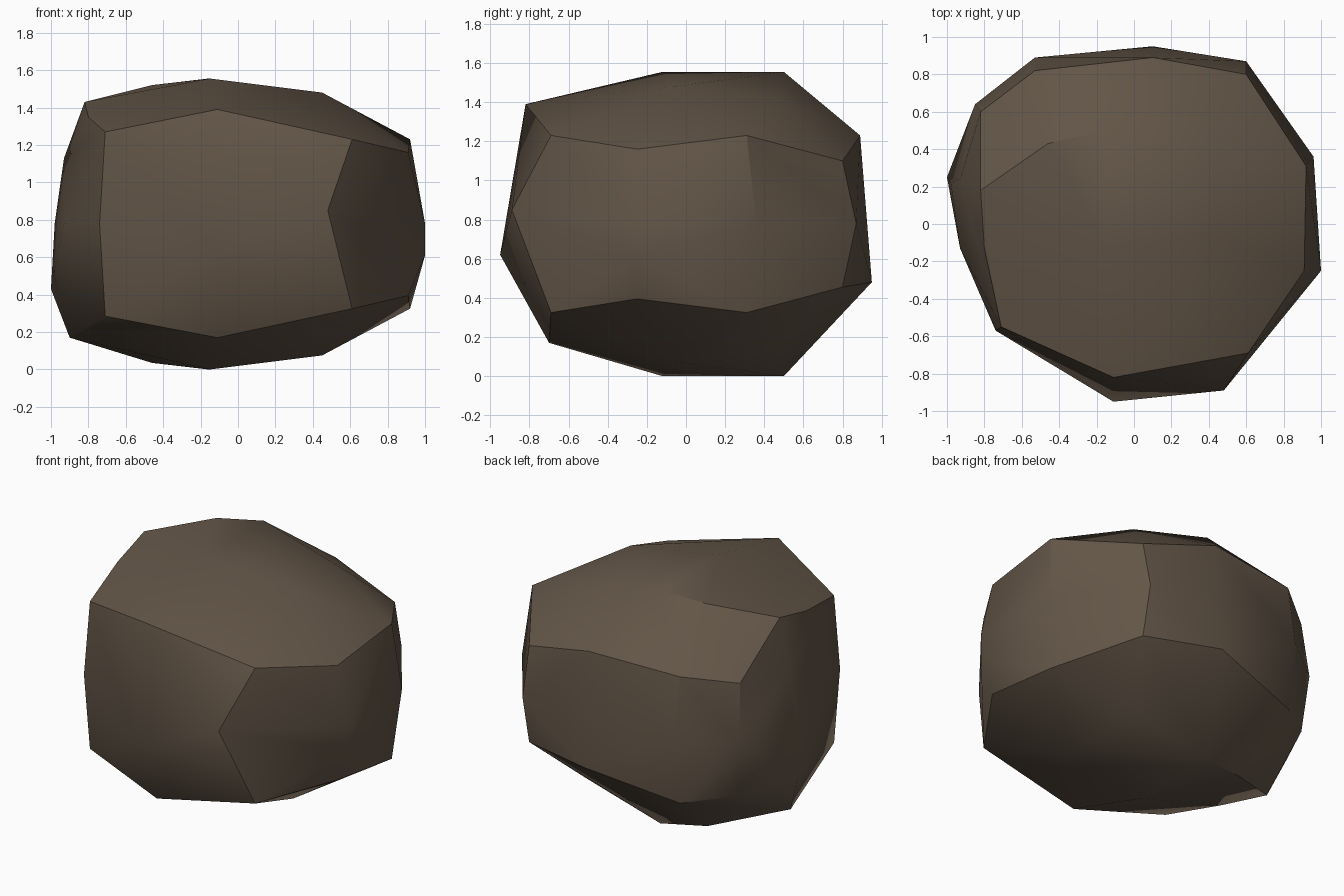
import bpy, bmesh, math

if "Cube" in bpy.data.objects:
    bpy.data.objects.remove(bpy.data.objects["Cube"])

TOP = 1.555  # rock height

# corners that repeat in the upper and lower halves
both = [(-.15, -.12, 1.555), (.45, -.06, 1.48), (.4, .47, 1.42), (-.16, .5, 1.555),
        (-.46, .43, 1.52), (.61, -.69, 1.23), (.92, .31, 1.23), (.91, -.25, 1.16),
        (.6, .8, 1.1), (-.53, .82, 1.2), (-.71, -.55, 1.27)]
# corners found only in the upper half
upper = [(-.11, -.82, 1.39), (-.82, .18, 1.43), (-.8, -.13, 1.35), (.1, .89, 1.23),
         (-.82, .6, 1.15), (-.93, .24, 1.13)]
# corners found only in the lower half
lower = [(-.11, -.7, .17), (-.9, .18, .17), (-.8, -.13, .2), (.1, .95, .48),
         (-.82, .6, .4), (-1, .25, .43)]
# ring around the waist
waist = [(-.11, -.95, .62), (.48, -.89, .85), (1, -.25, .78), (1, -.25, .61),
         (.96, .36, .78), (.6, .87, .78), (.1, .88, .78), (-.53, .89, .78),
         (-.85, .64, .78), (-.98, .22, .78), (-.93, -.13, .78), (-.74, -.57, .78)]

points = both + [(x, y, TOP - z) for x, y, z in both] + upper + lower + waist

# chipped boulder: faceted shell wrapped around the corners
bm = bmesh.new()
for p in points:
    bm.verts.new(p)
hull = bmesh.ops.convex_hull(bm, input=bm.verts[:])
loose = [v for v in bm.verts if not v.link_faces]
bmesh.ops.delete(bm, geom=loose, context='VERTS')
bmesh.ops.dissolve_limit(bm, angle_limit=math.radians(4),
                         verts=bm.verts[:], edges=bm.edges[:])
bmesh.ops.recalc_face_normals(bm, faces=bm.faces[:])

mesh = bpy.data.meshes.new("boulder")
bm.to_mesh(mesh)
bm.free()
boulder = bpy.data.objects.new("boulder", mesh)
bpy.context.collection.objects.link(boulder)

# single brown stone colour
stone = bpy.data.materials.new("brown stone")
stone.diffuse_color = (.125, .092, .064, 1)
stone.use_nodes = True
stone.node_tree.nodes["Principled BSDF"].inputs["Base Color"].default_value = stone.diffuse_color
mesh.materials.append(stone)

# soft facets with crisp ridges
bpy.context.view_layer.objects.active = boulder
boulder.select_set(True)
bpy.ops.object.shade_smooth_by_angle(angle=math.radians(30))
